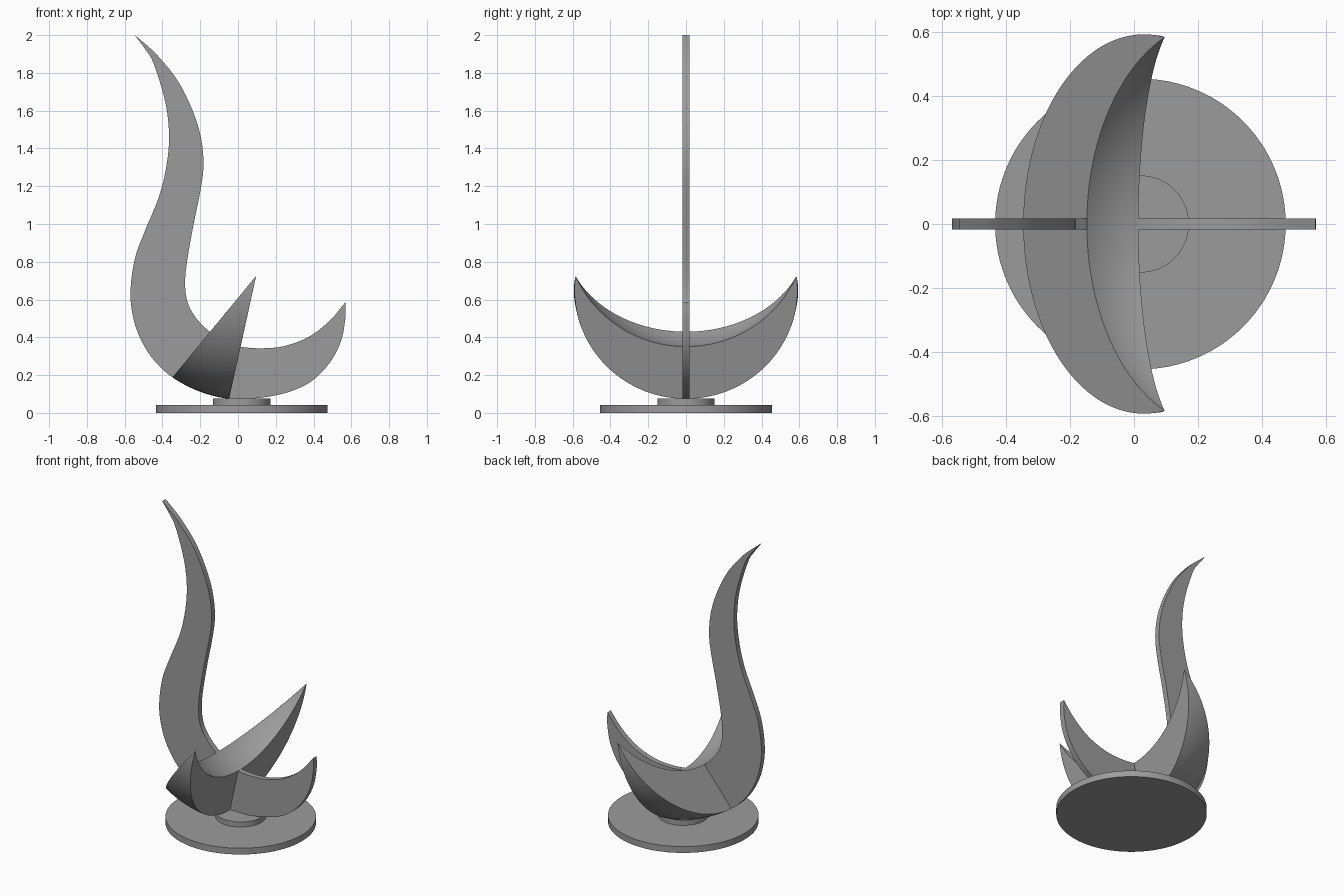
import bpy, bmesh, math
from mathutils import Vector
from mathutils.geometry import interpolate_bezier

if "Cube" in bpy.data.objects:
    bpy.data.objects.remove(bpy.data.objects["Cube"])

# Dark grey finish shared by all parts
grey = bpy.data.materials.new("dark_grey")
grey.diffuse_color = (0.33, 0.33, 0.33, 1)
grey.use_nodes = True
grey.node_tree.nodes["Principled BSDF"].inputs["Base Color"].default_value = grey.diffuse_color


def finish(name, bm):
    bmesh.ops.remove_doubles(bm, verts=bm.verts, dist=1e-4)
    bmesh.ops.recalc_face_normals(bm, faces=bm.faces)
    me = bpy.data.meshes.new(name)
    bm.to_mesh(me)
    bm.free()
    me.materials.append(grey)
    ob = bpy.data.objects.new(name, me)
    bpy.context.collection.objects.link(ob)
    bpy.ops.object.select_all(action='DESELECT')
    ob.select_set(True)
    bpy.context.view_layer.objects.active = ob
    bpy.ops.object.shade_smooth_by_angle(angle=math.radians(30))
    return ob


def smooth_path(points, steps=6):
    """Smooth curve through 2D points (Catmull-Rom)."""
    p = [Vector((x, 0, z)) for x, z in points]
    p = [2 * p[0] - p[1]] + p + [2 * p[-1] - p[-2]]
    out = []
    for a, b, c, d in zip(p, p[1:], p[2:], p[3:]):
        out += interpolate_bezier(b, b + (c - a) / 6, c - (d - b) / 6, c, steps + 1)[:-1]
    return out  # last point is left to the next path


def disc(name, radius, z0, z1):
    bm = bmesh.new()
    bmesh.ops.create_cone(bm, cap_ends=True, segments=96, radius1=radius,
                          radius2=radius, depth=z1 - z0)
    bmesh.ops.translate(bm, vec=(0.02, 0, (z0 + z1) / 2), verts=bm.verts)
    return finish(name, bm)


# Stepped round base
disc("base_plate", 0.455, 0, 0.042)
disc("base_collar", 0.152, 0.042, 0.076)

# Flat S-shaped fin: outer edge from the top tip, inner edge back up
outer = [(-.547, 2), (-.491, 1.925), (-.447, 1.85), (-.386, 1.65), (-.365, 1.47),
         (-.38, 1.3), (-.42, 1.14), (-.49, .97), (-.545, .82), (-.569, .65),
         (-.558, .52), (-.52, .4), (-.45, .285), (-.35, .19), (-.22, .122),
         (-.07, .08), (.08, .076), (.25, .105), (.385, .165), (.485, .265),
         (.545, .38), (.568, .5), (.568, .585)]
inner = [(.568, .585), (.483, .485), (.375, .403), (.25, .355), (.13, .342),
         (.015, .35), (-.07, .377), (-.15, .43), (-.22, .5), (-.265, .58),
         (-.28, .68), (-.27, .8), (-.235, 1), (-.204, 1.15), (-.183, 1.3),
         (-.195, 1.45), (-.24, 1.6), (-.32, 1.76), (-.424, 1.89),
         (-.485, 1.948), (-.547, 2)]
bm = bmesh.new()
face = bm.faces.new([bm.verts.new(p) for p in smooth_path(outer) + smooth_path(inner)])
ext = bmesh.ops.extrude_face_region(bm, geom=[face], use_keep_orig=True)
moved = [v for v in ext["geom"] if isinstance(v, bmesh.types.BMVert)]
bmesh.ops.translate(bm, vec=(0, 0.036, 0), verts=moved)
bmesh.ops.translate(bm, vec=(0, -0.018, 0), verts=bm.verts)
finish("curved_fin", bm)

# Crescent wedge: two arcs sharing both tips, swept about the line through the tips
TIP_X, TIP_Z, HALF = 0.096, 0.725, 0.585


def arc(depth, angle, n=64):
    r = (HALF ** 2 + depth ** 2) / (2 * depth)
    d = depth - r
    a = math.acos(-d / r)
    pts = []
    for i in range(n + 1):
        f = a * (2 * i / n - 1)
        k = d + r * math.cos(f)
        pts.append((TIP_X + k * math.cos(angle), r * math.sin(f), TIP_Z + k * math.sin(angle)))
    return pts


a0 = math.atan2(0.188 - TIP_Z, -0.347 - TIP_X)
a1 = math.atan2(0.075 - TIP_Z, -0.047 - TIP_X)
SWEEP = 16
rows_out, rows_in = [], []
for j in range(SWEEP + 1):
    t = j / SWEEP
    ang = a0 + (a1 - a0) * t
    rows_out.append(arc(0.696 - 0.03 * t, ang))
    rows_in.append(arc(0.383, ang))
loop = rows_out + rows_in[::-1]
bm = bmesh.new()
grid = [[bm.verts.new(p) for p in row] for row in loop]
for ra, rb in zip(grid, grid[1:] + grid[:1]):
    for i in range(len(ra) - 1):
        bm.faces.new((ra[i], ra[i + 1], rb[i + 1], rb[i]))
finish("crescent_wedge", bm)
